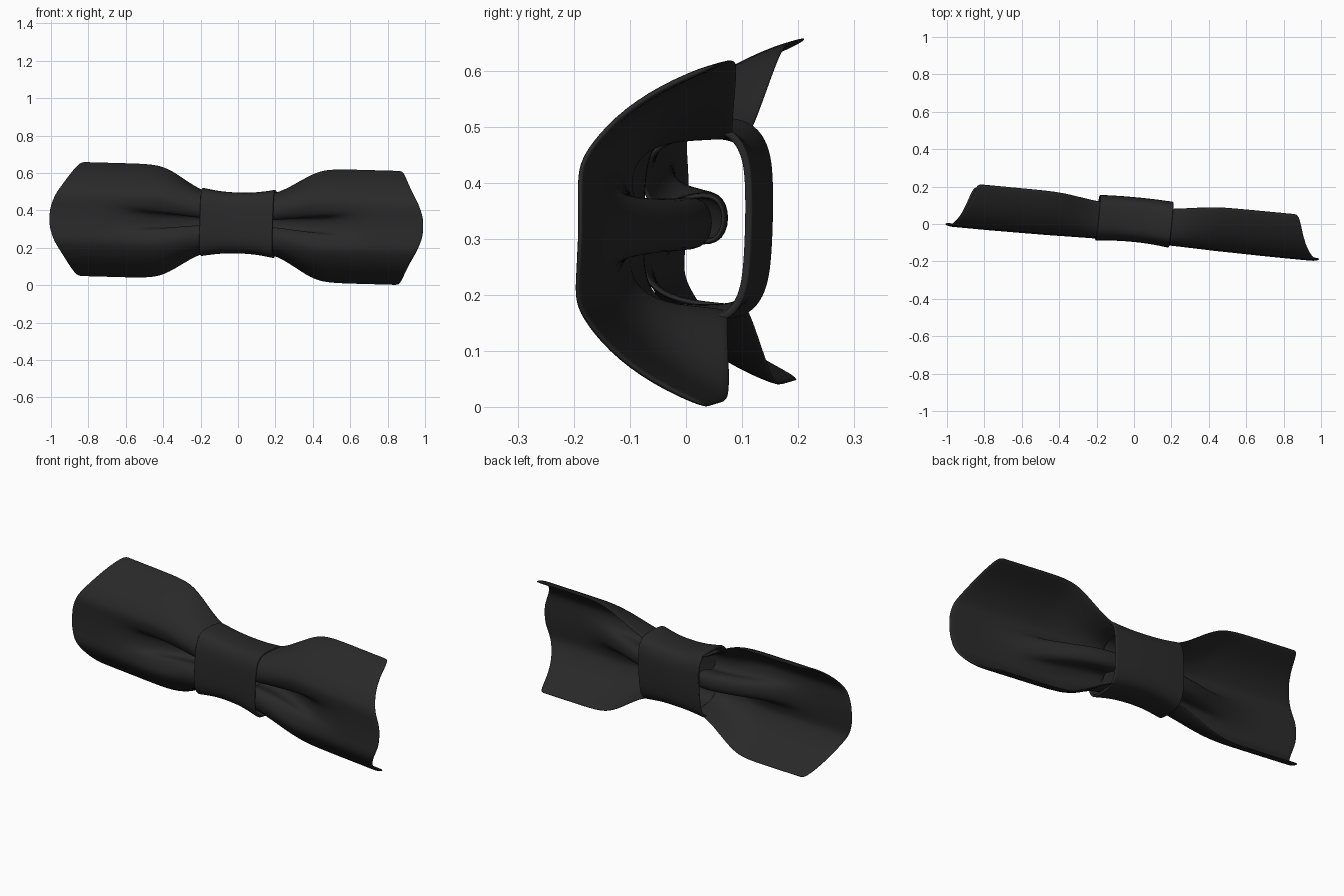
import bpy, math

if "Cube" in bpy.data.objects:
    bpy.data.objects.remove(bpy.data.objects["Cube"])

# overall pose: the bow is slightly yawed, tipped and rolled
POSE = (math.radians(-1.5), math.radians(1.6), math.radians(-5.4))
CENTRE = (0, 0, 0.333)

fabric = bpy.data.materials.new("black_fabric")
fabric.diffuse_color = (0.022, 0.022, 0.022, 1)
fabric.use_nodes = True
fabric.node_tree.nodes["Principled BSDF"].inputs["Base Color"].default_value = fabric.diffuse_color


def smooth(a, b, x):
    t = max(0, min(1, (x - a) / (b - a)))
    return t * t * (3 - 2 * t)


def make(name, verts, faces):
    mesh = bpy.data.meshes.new(name)
    mesh.from_pydata(verts, [], faces)
    mesh.materials.append(fabric)
    obj = bpy.data.objects.new(name, mesh)
    bpy.context.collection.objects.link(obj)
    obj.location, obj.rotation_euler = CENTRE, POSE
    for p in mesh.polygons:
        p.use_smooth = True
    return obj


def thicken(obj, thickness, levels):
    sol = obj.modifiers.new("thickness", 'SOLIDIFY')
    sol.thickness, sol.offset = thickness, 0
    sub = obj.modifiers.new("smooth", 'SUBSURF')
    sub.levels = sub.render_levels = levels


# wing half-sections (y, z), centre to edge: pleated at the knot, open at the tip
KNOT = [(.06, 0), (.045, .045), (-.01, .04), (-.06, .014), (-.088, .04),
        (-.092, .085), (-.07, .128), (-.01, .152), (.10, .155)]
TIP = [(-.094, 0), (-.095, .03), (-.096, .06), (-.098, .09), (-.098, .115),
       (-.09, .145), (-.045, .205), (.03, .262), (.13, .306)]
END = [1.0, 1.0, .995, .985, .975, .96, .922, .89, .86]   # slanted tip outline

stations = [0, .06, .12, .18, .25, .33, .42, .54, .68, .84, .96, 1]
n = len(KNOT)
order = [(i, -1) for i in range(n - 1, 0, -1)] + [(i, 1) for i in range(n)]
verts, faces = [], []
for t in stations:
    for i, side in order:
        x = .12 + t * (END[i] + .005 - .12)
        s = smooth(.15, .75, x) if i < 4 else smooth(.14, .48, x)
        y = KNOT[i][0] + (TIP[i][0] - KNOT[i][0]) * s
        z = KNOT[i][1] + (TIP[i][1] - KNOT[i][1]) * s
        verts.append((x, y, side * z))
w = len(order)
for r in range(len(stations) - 1):
    for c in range(w - 1):
        a = r * w + c
        faces.append((a, a + w, a + w + 1, a + 1))
wings = make("bow_wings", verts, faces)
mir = wings.modifiers.new("mirror", 'MIRROR')
mir.use_axis[0] = True
mir.use_mirror_merge = False
thicken(wings, .012, 2)

# centre band: rounded-rectangle tube, waisted in the middle
verts, faces = [], []
rings = [-.197, -.19, -.12, -.05, .05, .12, .19, .197]
seg = 24
for x in rings:
    k = (x / .197) ** 2
    half_h = .155 + .022 * k
    front, back = -.088 - .014 * k, .137 - .006 * k
    for j in range(seg):
        a = 2 * math.pi * j / seg
        c, s = math.cos(a), math.sin(a)
        sy = math.copysign(abs(c) ** .55, c)
        sz = math.copysign(abs(s) ** .55, s)
        verts.append((x, (front + back) / 2 + sy * (back - front) / 2, sz * half_h))
for r in range(len(rings) - 1):
    for j in range(seg):
        a, b = r * seg + j, r * seg + (j + 1) % seg
        faces.append((a, b, b + seg, a + seg))
band = make("centre_band", verts, faces)
thicken(band, .014, 2)
